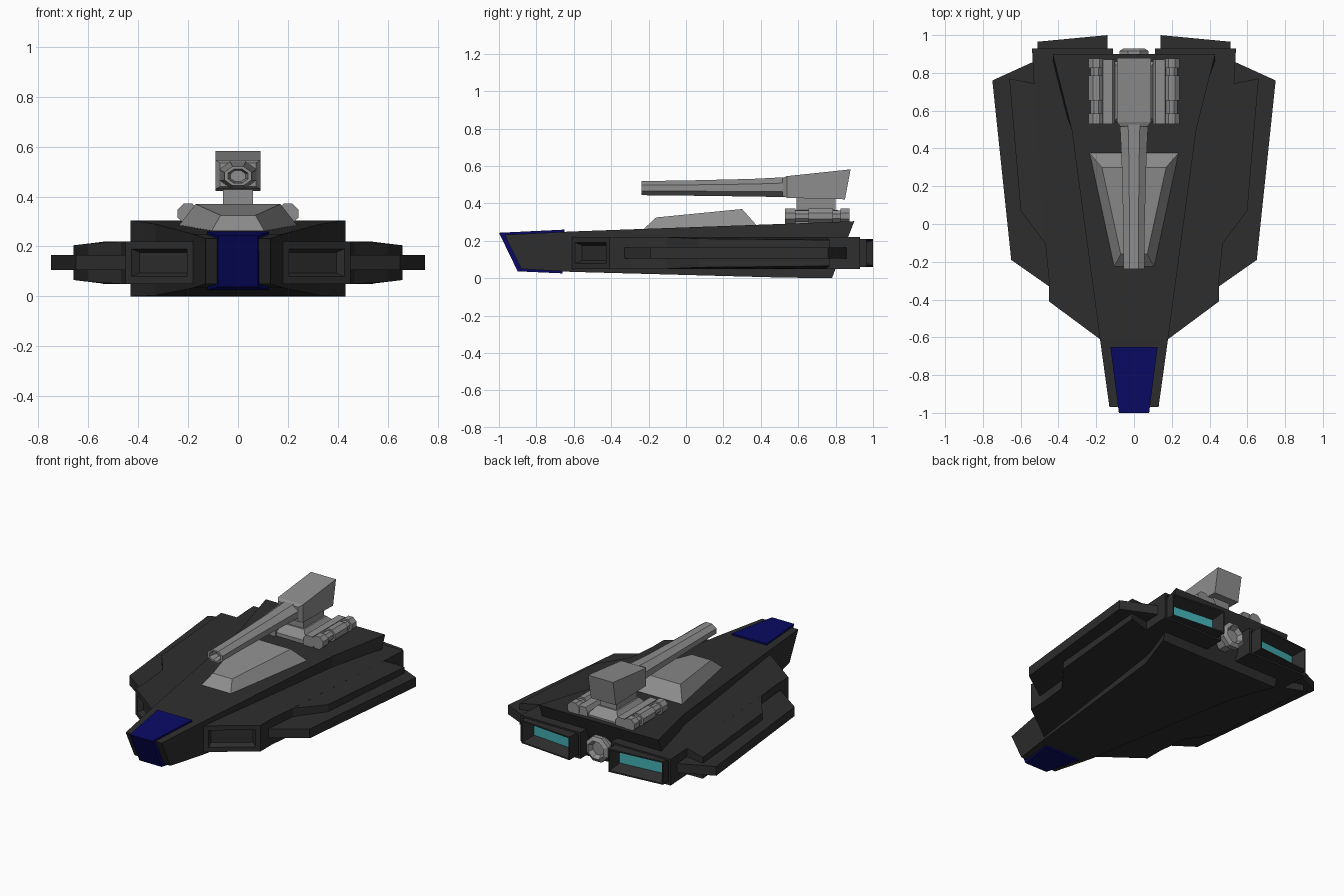
import bpy, bmesh, math
from mathutils import Vector

if "Cube" in bpy.data.objects:
    bpy.data.objects.remove(bpy.data.objects["Cube"])


def material(name, rgb):
    m = bpy.data.materials.new(name)
    m.diffuse_color = (*rgb, 1)
    m.use_nodes = True
    m.node_tree.nodes["Principled BSDF"].inputs["Base Color"].default_value = m.diffuse_color
    return m


HULL = material("charcoal", (0.027, 0.027, 0.027))
GREY = material("mid grey", (0.27, 0.27, 0.27))
BLUE = material("navy blue", (0.003, 0.003, 0.13))
CYAN = material("cyan glow", (0.055, 0.42, 0.45))


def loft(name, rings, mat, mirror=False, edit=None, extra=()):
    """Skin a list of equal-length 3D loops, cap the ends, optionally mirror in x."""
    bm = bmesh.new()
    for s in ((1, -1) if mirror else (1,)):
        loops = [[bm.verts.new((s * x, y, z)) for x, y, z in r] for r in rings]
        n = len(loops[0])
        for a, b in zip(loops, loops[1:]):
            for i in range(n):
                j = (i + 1) % n
                bm.faces.new((a[i], a[j], b[j], b[i]))
        bm.faces.new(loops[0])
        bm.faces.new(loops[-1])
    bmesh.ops.recalc_face_normals(bm, faces=bm.faces)
    bm.normal_update()
    if edit:
        edit(bm)
    me = bpy.data.meshes.new(name)
    bm.to_mesh(me)
    bm.free()
    for m in (mat, *extra):
        me.materials.append(m)
    ob = bpy.data.objects.new(name, me)
    bpy.context.collection.objects.link(ob)
    return ob


def section(yt, yb, w, zt, zb):
    return [(-w, yb, zb), (w, yb, zb), (w, yt, zt), (-w, yt, zt)]


def octagon(y, cx, cz, rx, rz):
    k = 1 / math.cos(math.pi / 8)
    return [(cx + rx * k * math.cos(math.pi / 8 + i * math.pi / 4), y,
             cz + rz * k * math.sin(math.pi / 8 + i * math.pi / 4)) for i in range(8)]


def rect(x0, x1, y0, y1, z):
    return [(x0, y0, z), (x1, y0, z), (x1, y1, z), (x0, y1, z)]


def slab(name, outline, z0, z1, mat, slope=0, x0=0, edit=None, extra=()):
    """Mirrored pair of plates from a plan outline, thinning outward from x0."""
    d = [slope * max(0, x - x0) for x, y in outline]
    lo = [(x, y, z0 + e) for (x, y), e in zip(outline, d)]
    hi = [(x, y, z1 - e) for (x, y), e in zip(outline, d)]
    return loft(name, [lo, hi], mat, True, edit, extra)


# Central hull and the blue nose cap wrapped around its tip
loft("central_hull", [section(-.97, -.88, .13, .232, .05), section(-.61, -.61, .18, .25, .034),
                      section(.5, .5, .33, .29, .004), section(.9, .78, .43, .305, 0)], HULL)
loft("nose_cap", [section(-1, -.9, .08, .243, .037), section(-.65, -.66, .125, .26, .026)], BLUE)


# Side slabs with a recessed window in each diagonal front face
def front_recess(bm):
    fs = [f for f in bm.faces if f.normal.y < -.6 and abs(f.normal.x) > .3
          and f.calc_center_median().y < -.45 and abs(f.calc_center_median().x) > .2]
    bmesh.ops.inset_individual(bm, faces=fs, thickness=.042, depth=0)
    bmesh.ops.inset_individual(bm, faces=fs, thickness=.02, depth=-.035)


slab("side_slab", [(.11, -.5), (.18, -.61), (.45, -.41), (.45, -.3), (.47, -.1),
                   (.53, .74), (.54, .93), (.11, .93)], .05, .22, HULL, edit=front_recess)

# Stepped wings: thick middle layer and thin outer blade
slab("wing_layer", [(.4, -.13), (.465, -.11), (.6, .07), (.66, .77), (.53, .745), (.4, .74)],
     .05, .22, HULL, slope=.12, x0=.53)
slab("wing_blade", [(.4, -.36), (.45, -.33), (.65, -.19), (.75, .76), (.53, .86), (.4, .86)],
     .105, .165, HULL)


# Engine blocks with a deep tapered nozzle and glowing core
def nozzle(bm):
    fs = [f for f in bm.faces if f.normal.y > .8]
    bmesh.ops.inset_individual(bm, faces=fs, thickness=.012, depth=0)
    bmesh.ops.inset_individual(bm, faces=fs, thickness=.038, depth=-.075)
    for f in fs:
        f.material_index = 1


# open the slab behind the nozzle by keeping the core in front of the slab's rear face
slab("engine_block", [(.14, .88), (.51, .88), (.51, .965), (.14, 1.0)],
     .06, .21, HULL, extra=(CYAN,))
engine = bpy.data.objects["engine_block"]
slab_obj = bpy.data.objects["side_slab"]


def carve_rear(ob, edit):
    bm = bmesh.new()
    bm.from_mesh(ob.data)
    bm.normal_update()
    edit(bm)
    bm.to_mesh(ob.data)
    bm.free()


def slab_pocket(bm):
    fs = [f for f in bm.faces if f.normal.y > .9 and f.calc_center_median().y > .9]
    bmesh.ops.inset_individual(bm, faces=fs, thickness=.02, depth=0)
    bmesh.ops.inset_individual(bm, faces=fs, thickness=.001, depth=-.06)


carve_rear(engine, nozzle)
carve_rear(slab_obj, slab_pocket)
# keep the hull tail clear of the nozzles: its slanted rear stays ahead of y = 0.87

# Central rear thruster
loft("rear_thruster", [octagon(.76, 0, .135, .06, .06), octagon(.87, 0, .135, .06, .06),
                       octagon(.885, 0, .135, .078, .078), octagon(.915, 0, .135, .078, .078),
                       octagon(.93, 0, .135, .055, .055), octagon(.9, 0, .135, .04, .04)], GREY)

# Sloped deck wedge ahead of the turret
loft("deck_wedge", [[(-.11, -.235, .255), (.11, -.235, .255), (.24, .38, .28), (-.24, .38, .28)],
                    [(-.07, -.16, .325), (.07, -.16, .325), (.17, .3, .37), (-.17, .3, .37)]], GREY)

# Turret pedestal
loft("turret_foot", [rect(-.11, .11, .54, .86, .28), rect(-.11, .11, .54, .86, .315),
                     rect(-.07, .07, .58, .81, .365)], GREY)
loft("turret_neck", [rect(-.06, .06, .59, .80, .34), rect(-.06, .06, .59, .80, .44)], GREY)

# Ribbed canisters either side of the pedestal
loft("canister_rail", [rect(.10, .17, .53, .87, .28), rect(.10, .17, .53, .87, .335),
                       rect(.115, .165, .53, .87, .36)], GREY, True)
loft("canister_core", [octagon(.535, .2, .332, .03, .03), octagon(.865, .2, .332, .03, .03)],
     GREY, True)
for i, (a, b) in enumerate([(.53, .585), (.655, .785), (.825, .875)]):
    loft(f"canister_band_{i + 1}", [octagon(a, .2, .332, .042, .04),
                                    octagon(b, .2, .332, .042, .04)], GREY, True)

# Turret head
loft("turret_head", [section(.515, .515, .072, .535, .44), section(.54, .54, .09, .546, .43),
                     section(.88, .85, .09, .582, .422)], GREY)

# Tapered gun barrel with hollow muzzle
loft("gun_barrel", [octagon(-.18, 0, .482, .03, .022), octagon(-.237, 0, .482, .04, .028),
                    octagon(-.237, 0, .482, .055, .038), octagon(-.03, 0, .482, .056, .04),
                    octagon(.35, 0, .484, .066, .047), octagon(.53, 0, .487, .075, .053)], GREY)
